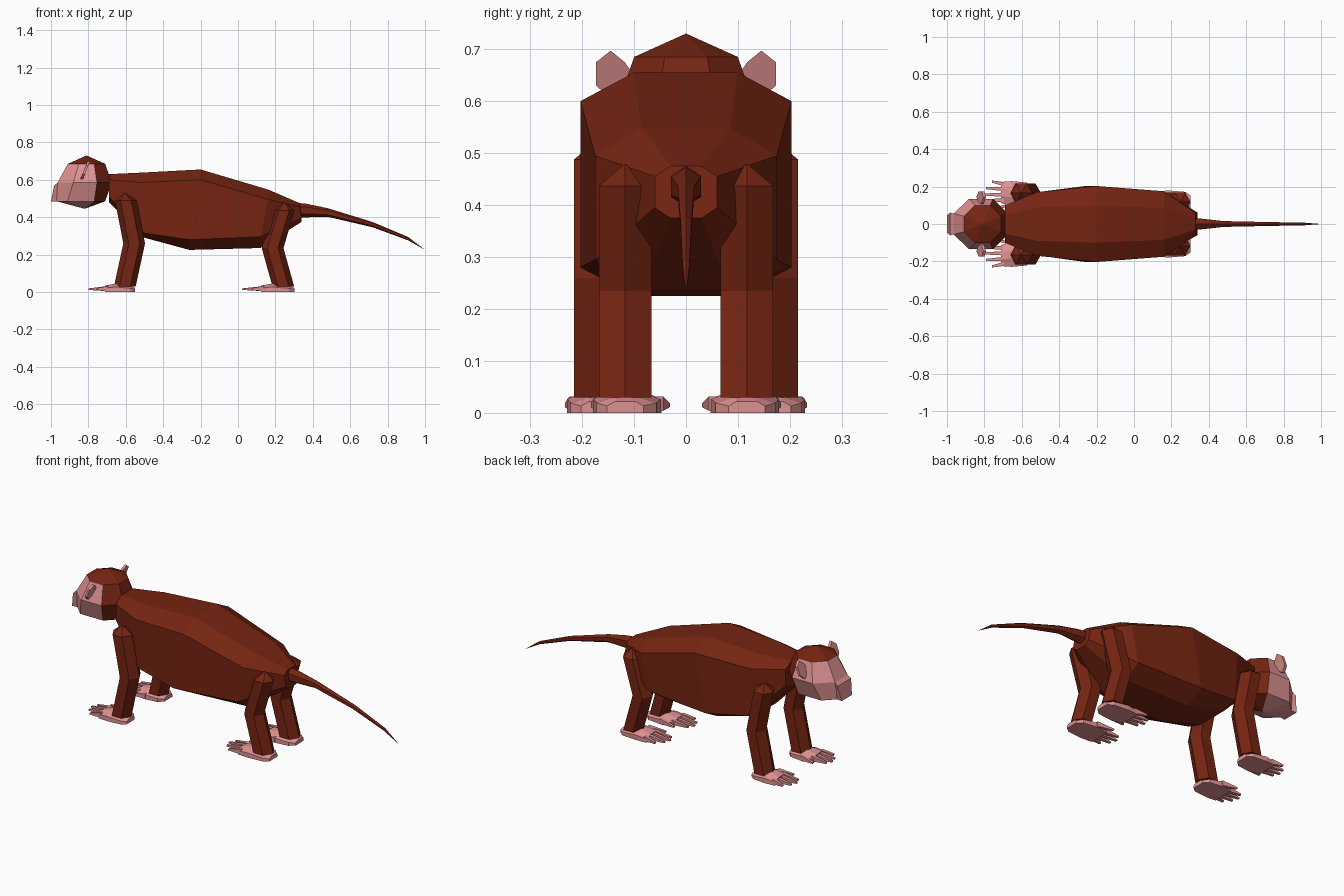
import bpy, bmesh, math
from mathutils import Vector

if "Cube" in bpy.data.objects:
    bpy.data.objects.remove(bpy.data.objects["Cube"])


def material(name, rgb):
    m = bpy.data.materials.new(name)
    m.diffuse_color = (*rgb, 1)
    m.use_nodes = True
    m.node_tree.nodes["Principled BSDF"].inputs["Base Color"].default_value = m.diffuse_color
    return m


FUR = material("red brown fur", (0.18, 0.018, 0.006))
SKIN = material("pink skin", (0.74, 0.285, 0.285))


def finish(name, bm, *mats):
    bmesh.ops.recalc_face_normals(bm, faces=bm.faces)
    me = bpy.data.meshes.new(name)
    bm.to_mesh(me)
    bm.free()
    for m in mats:
        me.materials.append(m)
    ob = bpy.data.objects.new(name, me)
    bpy.context.collection.objects.link(ob)
    return ob


def add_loft(bm, rings, tip=None):
    """Bridge rings of points; close the ends with faces, or the last with a point."""
    vs = [[bm.verts.new(p) for p in r] for r in rings]
    n = len(vs[0])
    for a, b in zip(vs, vs[1:]):
        for i in range(n):
            bm.faces.new((a[i], a[(i + 1) % n], b[(i + 1) % n], b[i]))
    bm.faces.new(vs[0])
    if tip:
        t = bm.verts.new(tip)
        for i in range(n):
            bm.faces.new((vs[-1][i], vs[-1][(i + 1) % n], t))
    else:
        bm.faces.new(vs[-1])


# Torso: eight-sided rings (x, top, shoulder, flank and belly heights, inner and outer half width)
bm = bmesh.new()
rings = []
for xt, xb, top, up, low, bot, wi, wo in [
        (-0.69, -0.69, 0.63, 0.60, 0.51, 0.48, 0.05, 0.10),
        (-0.52, -0.50, 0.638, 0.585, 0.315, 0.29, 0.09, 0.17),
        (-0.20, -0.26, 0.655, 0.60, 0.28, 0.225, 0.10, 0.203),
        (0.16, 0.12, 0.548, 0.495, 0.295, 0.235, 0.085, 0.175),
        (0.33, 0.34, 0.475, 0.455, 0.395, 0.375, 0.03, 0.06)]:
    half = [(xt, wi, top), (xt, wo, up), (xb, wo, low), (xb, wi, bot)]
    rings.append(half + [(x, -y, z) for x, y, z in reversed(half)])
add_loft(bm, rings)
finish("torso", bm, FUR)

# Tail: tapering and drooping
bm = bmesh.new()
rings = []
for x, z, ry, rz in [(0.29, 0.435, 0.035, 0.042), (0.36, 0.436, 0.033, 0.037),
                     (0.48, 0.425, 0.018, 0.023), (0.72, 0.36, 0.012, 0.014),
                     (0.91, 0.285, 0.008, 0.009)]:
    rings.append([(x, ry * math.sin(i * math.pi / 3), z + rz * math.cos(i * math.pi / 3))
                  for i in range(6)])
add_loft(bm, rings, (1.0, 0, 0.225))
finish("tail", bm, FUR)

# Head: faceted ball on an upright axis, front ring pulled into a muzzle
HX, SEG = -0.81, 8
bm = bmesh.new()
top, bottom = bm.verts.new((HX, 0, 0.73)), bm.verts.new((HX - 0.01, 0, 0.445))
vs = []
for z, r in [(0.685, 0.108), (0.585, 0.146), (0.485, 0.108)]:
    row = []
    for i in range(SEG):
        a = (i + 0.5) * math.tau / SEG
        x, y = r * math.cos(a), r * math.sin(a)
        if x < 0 and z < 0.6:
            front = abs(y) < 0.07
            x -= (0.02 if z > 0.5 else 0.06) if front else (0.015 if z > 0.5 else 0.06)
        row.append(bm.verts.new((HX + x, y, z)))
    vs.append(row)
muzzle = None
for i in range(SEG):
    j = (i + 1) % SEG
    made = [bm.faces.new((top, vs[0][i], vs[0][j])),
            bm.faces.new((vs[0][i], vs[0][j], vs[1][j], vs[1][i])),
            bm.faces.new((vs[1][i], vs[1][j], vs[2][j], vs[2][i])),
            bm.faces.new((vs[2][i], vs[2][j], bottom))]
    # face and chin are bare skin, crown and back of the head are fur
    for k, f in enumerate(made):
        f.material_index = 1 if k and 1 <= i <= 5 else 0
    if i == 3:
        muzzle = made[2]
ext = bmesh.ops.extrude_discrete_faces(bm, faces=[muzzle])["faces"][0]
for v in ext.verts:
    v.co.x = -0.983 if v.co.z > 0.5 else -1.0
    v.co.z = min(v.co.z, 0.568)
    v.co.y *= 1.1
finish("head", bm, FUR, SKIN)

# Ears: thin upright six-sided plates
for s, side in ((1, "left"), (-1, "right")):
    outline = [(0.09, 0.635), (0.145, 0.605), (0.173, 0.63), (0.173, 0.675),
               (0.145, 0.697), (0.118, 0.675)]
    bm = bmesh.new()
    add_loft(bm, [[(-0.817 + 0.4 * (z - 0.65) + d, s * y, z) for y, z in outline]
                  for d in (-0.007, 0.007)])
    finish(side + "_ear", bm, SKIN)


# Legs: bent hexagonal columns with a pointed top
def leg(name, s, y, path, tip):
    bm = bmesh.new()
    rings = [[(x + 0.058 * math.cos(i * math.pi / 3), s * (y + 0.058 * math.sin(i * math.pi / 3)), z)
              for i in range(6)] for x, z in path]
    add_loft(bm, rings, (tip[0], s * y, tip[1]))
    finish(name, bm, FUR)


# Feet: wedge-shaped palm with five toes
def foot(name, s, ax, ay, k):
    bm = bmesh.new()
    rings = []
    for x, yi, yo, z in [(0.055, -0.035, 0.035, 0.022), (0.03, -0.06, 0.055, 0.032),
                         (-0.05, -0.07, 0.062, 0.045), (-0.105, -0.055, 0.058, 0.034)]:
        m = (yi + yo) / 2
        rings.append([(ax + k * x, s * (ay + y), zz) for y, zz in
                      [(yi, 0.0), (yo, 0.0), (yo, z * 0.6), (m + 0.02, z), (m - 0.02, z), (yi, z * 0.6)]])
    add_loft(bm, rings)
    for x0, y0, x1, y1 in [(-0.04, -0.062, -0.125, -0.08), (-0.09, -0.038, -0.18, -0.042),
                           (-0.09, -0.01, -0.195, -0.01), (-0.09, 0.02, -0.185, 0.025),
                           (-0.09, 0.046, -0.155, 0.06)]:
        add_loft(bm, [[(ax + k * x, s * (ay + y + w * a), z) for a, z in
                       ((-1, lo), (1, lo), (1, h), (-1, h))]
                      for x, y, w, lo, h in ((x0, y0, 0.011, 0.004, 0.032),
                                             (x1, y1, 0.006, 0.011, 0.019))])
    finish(name, bm, SKIN)


for s, side in ((1, "left"), (-1, "right")):
    leg(side + "_front_leg", s, 0.165,
        [(-0.605, 0.03), (-0.555, 0.26), (-0.60, 0.488)], (-0.605, 0.53))
    foot(side + "_front_foot", s, -0.605, 0.167, 1.0)
    leg(side + "_hind_leg", s, 0.117,
        [(0.242, 0.03), (0.185, 0.235), (0.245, 0.437)], (0.25, 0.48))
    foot(side + "_hind_foot", s, 0.24, 0.117, 1.12)
